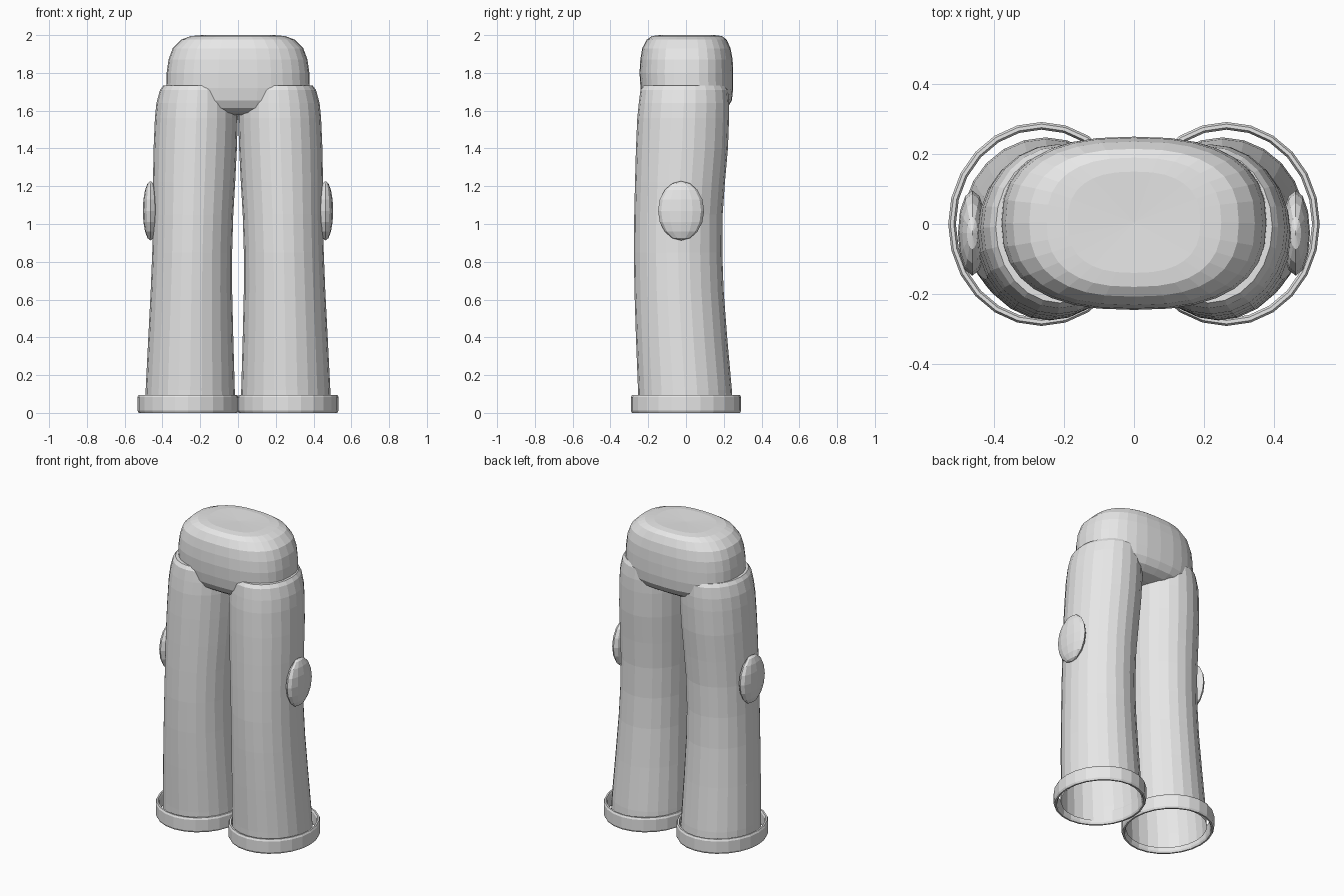
import bpy, bmesh, math

if "Cube" in bpy.data.objects:
    bpy.data.objects.remove(bpy.data.objects["Cube"])

grey = bpy.data.materials.new("light grey cloth")
grey.diffuse_color = (0.8, 0.8, 0.8, 1)
grey.use_nodes = True
grey.node_tree.nodes["Principled BSDF"].inputs["Base Color"].default_value = grey.diffuse_color


def finish(bm, name):
    bmesh.ops.recalc_face_normals(bm, faces=bm.faces[:])
    me = bpy.data.meshes.new(name)
    bm.to_mesh(me)
    bm.free()
    me.materials.append(grey)
    ob = bpy.data.objects.new(name, me)
    bpy.context.collection.objects.link(ob)
    return ob


def spow(v, e):
    return math.copysign(abs(v) ** e, v)


def ring(bm, x0, x1, y0, y1, z, n, power=2.0):
    """Closed (super)ellipse filling the given box at height z."""
    e = 2.0 / power
    vs = []
    for i in range(n):
        a = 2 * math.pi * i / n
        vs.append(bm.verts.new(((x0 + x1) / 2 + (x1 - x0) / 2 * spow(math.cos(a), e),
                                (y0 + y1) / 2 + (y1 - y0) / 2 * spow(math.sin(a), e), z)))
    return vs


def bridge(bm, a, b):
    n = len(a)
    for i in range(n):
        j = (i + 1) % n
        bm.faces.new((a[i], a[j], b[j], b[i]))


def fan(bm, loop, z):
    n = len(loop)
    c = bm.verts.new((sum(v.co.x for v in loop) / n, sum(v.co.y for v in loop) / n, z))
    for i in range(n):
        bm.faces.new((loop[i], loop[(i + 1) % n], c))


# Hips: half width, front y, back y, z from bottom to top
hip_rows = [(0.20, -0.10, 0.11, 1.577), (0.30, -0.17, 0.18, 1.59), (0.345, -0.208, 0.22, 1.615),
            (0.368, -0.23, 0.243, 1.655), (0.38, -0.241, 0.25, 1.72), (0.378, -0.246, 0.25, 1.80),
            (0.368, -0.242, 0.247, 1.87), (0.346, -0.232, 0.236, 1.93),
            (0.30, -0.208, 0.215, 1.976), (0.25, -0.18, 0.19, 1.995), (0.19, -0.14, 0.15, 2.0)]
bm = bmesh.new()
loops = [ring(bm, -w, w, f, b, z, 32, 2.5) for w, f, b, z in hip_rows]
for a, b in zip(loops, loops[1:]):
    bridge(bm, a, b)
fan(bm, loops[0], 1.575)
fan(bm, loops[-1], 1.995)
finish(bm, "hips")

# Legs: inner x, outer x, front y, back y, z from hem to top
leg_rows = [(0.015, 0.492, -0.252, 0.248, 0.02), (0.017, 0.489, -0.254, 0.243, 0.12),
            (0.025, 0.475, -0.265, 0.218, 0.40), (0.031, 0.462, -0.273, 0.199, 0.65),
            (0.031, 0.454, -0.276, 0.192, 0.85), (0.025, 0.450, -0.274, 0.194, 1.05),
            (0.015, 0.450, -0.270, 0.206, 1.22), (0.006, 0.447, -0.265, 0.222, 1.40),
            (0.001, 0.440, -0.258, 0.228, 1.56), (0.003, 0.432, -0.250, 0.228, 1.64),
            (0.015, 0.413, -0.241, 0.222, 1.71), (0.030, 0.396, -0.226, 0.21, 1.732)]

for side, label in ((-1, "left"), (1, "right")):
    bm = bmesh.new()
    loops = [ring(bm, side * i, side * o, f, b, z, 24) for i, o, f, b, z in leg_rows]
    for a, b in zip(loops, loops[1:]):
        bridge(bm, a, b)
    fan(bm, loops[-1], 1.735)
    finish(bm, label + "_leg")

    # Ankle cuff: thin band standing off the hem; (inset from outside, z)
    bm = bmesh.new()
    profile = [(0.006, 0.0), (0.0, 0.012), (0.0, 0.083), (0.006, 0.095),
               (0.016, 0.095), (0.022, 0.083), (0.022, 0.012), (0.016, 0.0)]
    loops = [ring(bm, side * 0.265 - 0.267 + d, side * 0.265 + 0.267 - d,
                  -0.292 + d, 0.292 - d, z, 24) for d, z in profile]
    for a, b in zip(loops, loops[1:] + loops[:1]):
        bridge(bm, a, b)
    finish(bm, label + "_ankle_cuff")

    # Side pouch: flattened faceted ball
    bm = bmesh.new()
    bmesh.ops.create_uvsphere(bm, u_segments=12, v_segments=8, radius=1)
    for v in bm.verts:
        v.co = (side * 0.463 + v.co.x * 0.041, -0.026 + v.co.y * 0.122, 1.07 + v.co.z * 0.157)
    finish(bm, label + "_side_pouch")
